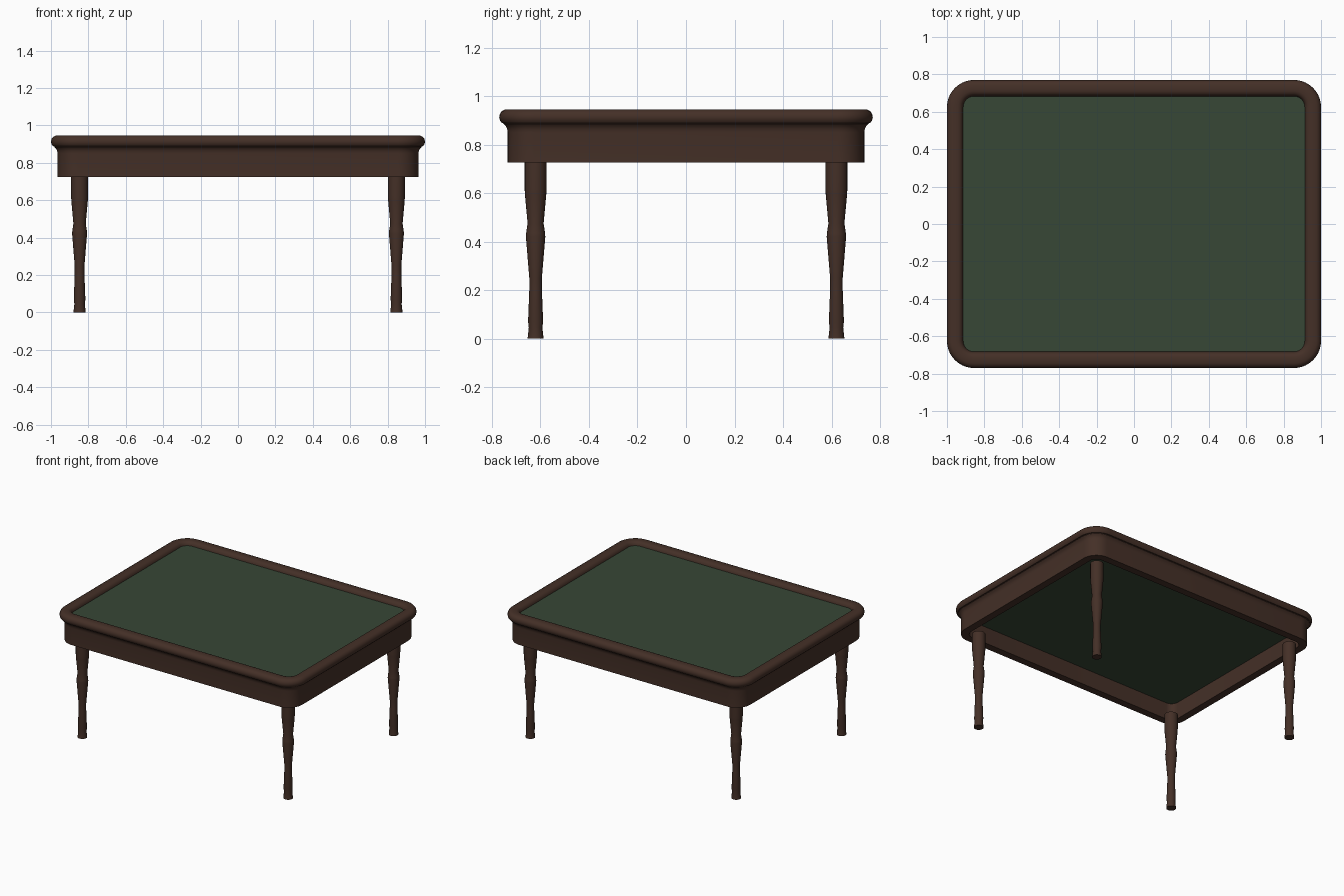
import bpy, bmesh, math

cube = bpy.data.objects.get("Cube")
if cube:
    bpy.data.objects.remove(cube, do_unlink=True)

CORNER_X, CORNER_Y = 0.855, 0.625   # centres of the rounded corners
APRON_BASE = 0.725


def material(name, rgb):
    mat = bpy.data.materials.new(name)
    mat.use_nodes = True
    color = (*rgb, 1.0)
    mat.diffuse_color = color
    bsdf = mat.node_tree.nodes["Principled BSDF"]
    bsdf.inputs["Base Color"].default_value = color
    bsdf.inputs["Roughness"].default_value = 0.7
    return mat


wood = material("dark_wood", (0.058, 0.029, 0.020))
felt = material("green_felt", (0.038, 0.063, 0.037))


def rounded_loop(bm, radius, z, steps=10):
    """Ring of vertices around a rounded rectangle."""
    verts = []
    for quarter, (sx, sy) in enumerate([(1, 1), (-1, 1), (-1, -1), (1, -1)]):
        for i in range(steps + 1):
            a = (quarter + i / steps) * math.pi / 2
            verts.append(bm.verts.new((sx * CORNER_X + radius * math.cos(a),
                                       sy * CORNER_Y + radius * math.sin(a), z)))
    return verts


def circle_loop(bm, radius, z, sides=24):
    angles = [2 * math.pi * i / sides for i in range(sides)]
    return [bm.verts.new((radius * math.cos(a), radius * math.sin(a), z)) for a in angles]


def bridge(bm, lower, upper):
    n = len(lower)
    for i in range(n):
        j = (i + 1) % n
        bm.faces.new((lower[i], lower[j], upper[j], upper[i]))


def build(name, profile, loop_maker, mat, closed=False, angle=35):
    """Sweep a (radius, height) profile; either close it on itself or cap the ends."""
    bm = bmesh.new()
    loops = [loop_maker(bm, r, z) for r, z in profile]
    for a, b in zip(loops, loops[1:]):
        bridge(bm, a, b)
    if closed:
        bridge(bm, loops[-1], loops[0])
    else:
        bm.faces.new(loops[0][::-1])
        bm.faces.new(loops[-1])
    bmesh.ops.recalc_face_normals(bm, faces=bm.faces)
    mesh = bpy.data.meshes.new(name)
    bm.to_mesh(mesh)
    bm.free()
    mesh.materials.append(mat)
    obj = bpy.data.objects.new(name, mesh)
    bpy.context.collection.objects.link(obj)
    bpy.ops.object.select_all(action="DESELECT")
    obj.select_set(True)
    bpy.context.view_layer.objects.active = obj
    bpy.ops.object.shade_smooth_by_angle(angle=math.radians(angle))
    return obj


# Apron with a small cove at the top
build("apron", [(0.055, APRON_BASE), (0.11, APRON_BASE), (0.11, 0.85),
                (0.112, 0.864), (0.118, 0.876), (0.127, 0.885),
                (0.127, 0.9), (0.055, 0.9)],
      rounded_loop, wood, closed=True)

# Rounded rail around the playing surface
build("top_rail", [(0.058, 0.885), (0.12, 0.885), (0.134, 0.889), (0.142, 0.899),
                   (0.145, 0.913), (0.142, 0.927), (0.134, 0.938), (0.12, 0.945),
                   (0.086, 0.945), (0.073, 0.941), (0.064, 0.932), (0.058, 0.918)],
      rounded_loop, wood, closed=True)

# Inset cloth surface
build("felt_panel", [(0.064, 0.85), (0.064, 0.918)], rounded_loop, felt)

# Turned legs
leg_profile = [(0.033, 0), (0.028, 0.045), (0.031, 0.07), (0.026, 0.2), (0.026, 0.25),
               (0.04, 0.42), (0.039, 0.435), (0.033, 0.475), (0.044, 0.595),
               (0.045, 0.615), (0.045, APRON_BASE + 0.002)]
for side, sx in (("left", 1), ("right", -1)):
    for end, sy in (("front", -1), ("back", 1)):
        leg = build(f"{end}_{side}_leg", leg_profile, circle_loop, wood)
        leg.location = (sx * 0.847, sy * 0.62, 0)
